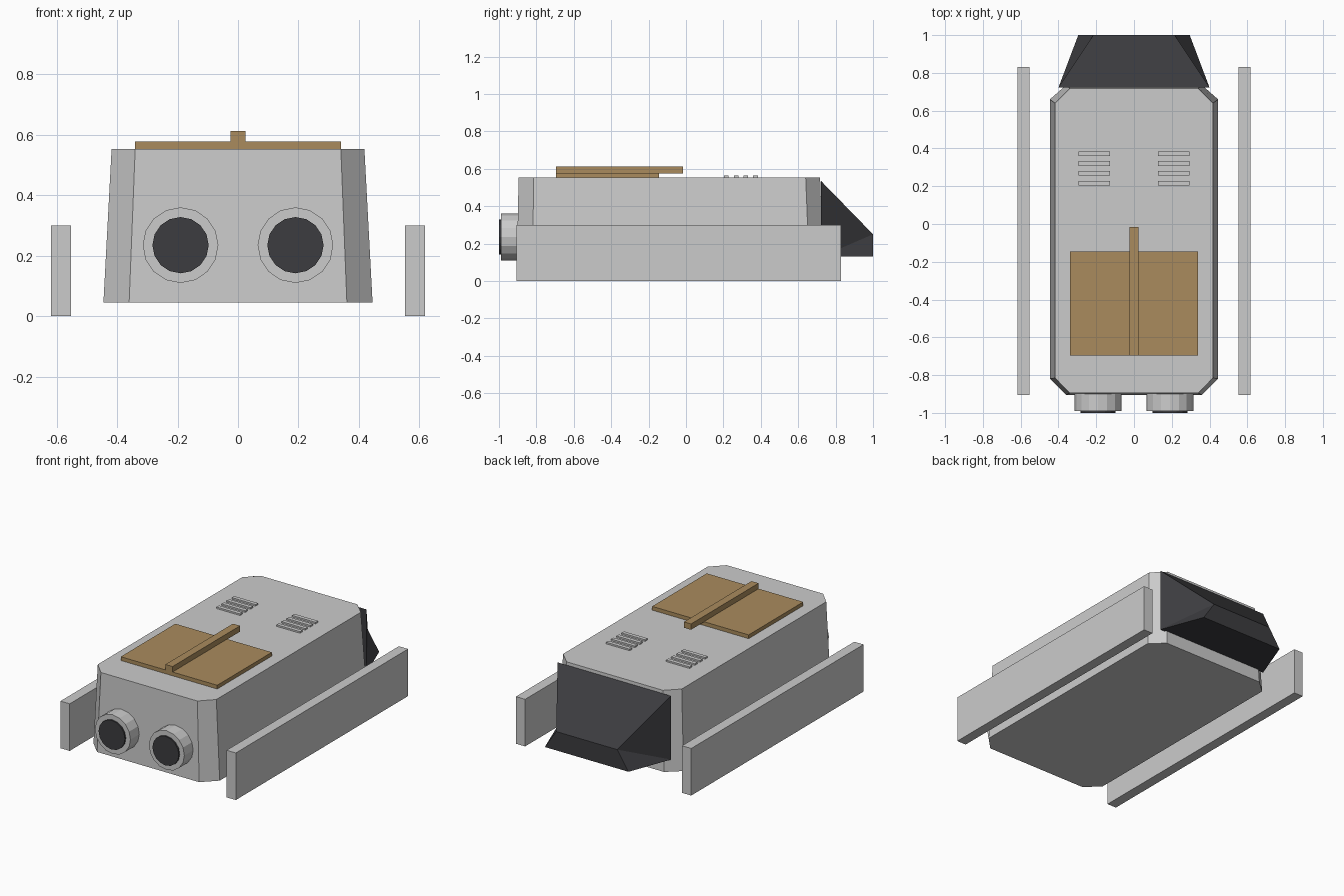
import bpy
import math

if "Cube" in bpy.data.objects:
    bpy.data.objects.remove(bpy.data.objects["Cube"])


def material(name, rgb):
    m = bpy.data.materials.new(name)
    m.diffuse_color = (*rgb, 1)
    m.use_nodes = True
    m.node_tree.nodes["Principled BSDF"].inputs["Base Color"].default_value = m.diffuse_color
    return m


dark = material("dark", (0.045, 0.045, 0.05))
brown = material("brown", (0.4, 0.26, 0.11))


def mesh(name, verts, faces, mat=None):
    me = bpy.data.meshes.new(name)
    me.from_pydata(verts, [], faces)
    ob = bpy.data.objects.new(name, me)
    bpy.context.collection.objects.link(ob)
    if mat:
        me.materials.append(mat)
    return ob


def loft(name, a, b, mat=None):
    """Join two matching counter-clockwise rings (a below b) with caps."""
    n = len(a)
    sides = [(i, (i + 1) % n, n + (i + 1) % n, n + i) for i in range(n)]
    caps = [tuple(reversed(range(n))), tuple(range(n, 2 * n))]
    return mesh(name, a + b, sides + caps, mat)


def box(name, x, y, z, mat=None):
    ring = [(x[0], y[0]), (x[1], y[0]), (x[1], y[1]), (x[0], y[1])]
    return loft(name, [(*p, z[0]) for p in ring], [(*p, z[1]) for p in ring], mat)


def octagon(w, wi, y0, y0i, y1i, y1, z):
    return [(wi, y0, z), (w, y0i, z), (w, y1i, z), (wi, y1, z),
            (-wi, y1, z), (-w, y1i, z), (-w, y0i, z), (-wi, y0, z)]


def disc(name, x, z, r, y0, y1, mat=None):
    bpy.ops.mesh.primitive_cylinder_add(
        vertices=16, radius=r, depth=y1 - y0,
        location=(x, (y0 + y1) / 2, z), rotation=(math.pi / 2, 0, 0))
    ob = bpy.context.object
    ob.name = name
    if mat:
        ob.data.materials.append(mat)


# Tapered hull with chamfered corners
loft("hull",
     octagon(0.445, 0.36, -0.905, -0.82, 0.66, 0.735, 0.045),
     octagon(0.418, 0.34, -0.895, -0.815, 0.64, 0.717, 0.553))

# Top hatch plate and long bar
box("hatch_plate", (-0.34, 0.34), (-0.695, -0.145), (0.55, 0.577), brown)
box("hatch_bar", (-0.025, 0.025), (-0.695, -0.015), (0.575, 0.612), brown)

for side, s in (("left", -1), ("right", 1)):
    # Side rails
    box(side + "_rail", sorted((s * 0.553, s * 0.618)), (-0.905, 0.83), (0, 0.3))
    # Front nozzles with dark cores
    disc(side + "_nozzle", s * 0.19, 0.235, 0.125, -0.99, -0.88)
    disc(side + "_nozzle_core", s * 0.19, 0.235, 0.093, -1.0, -0.95, dark)
    # Vent slats
    for i in range(4):
        y = 0.216 + i * 0.052
        box(f"{side}_vent_slat_{i + 1}", sorted((s * 0.128, s * 0.295)),
            (y - 0.0125, y + 0.0125), (0.55, 0.563))

# Wedge-shaped rear cowl, side creases run from base bottom to tip top
mesh("rear_cowl",
     [(-0.4, 0.722, 0.13), (0.4, 0.722, 0.13), (0.4, 0.722, 0.535), (-0.4, 0.722, 0.535),
      (-0.295, 1, 0.13), (0.295, 1, 0.13), (0.215, 1, 0.25), (-0.215, 1, 0.25)],
     [(0, 1, 2, 3), (5, 4, 7, 6), (3, 2, 6, 7), (1, 0, 4, 5),
      (1, 5, 6), (1, 6, 2), (4, 0, 7), (0, 3, 7)], dark)
